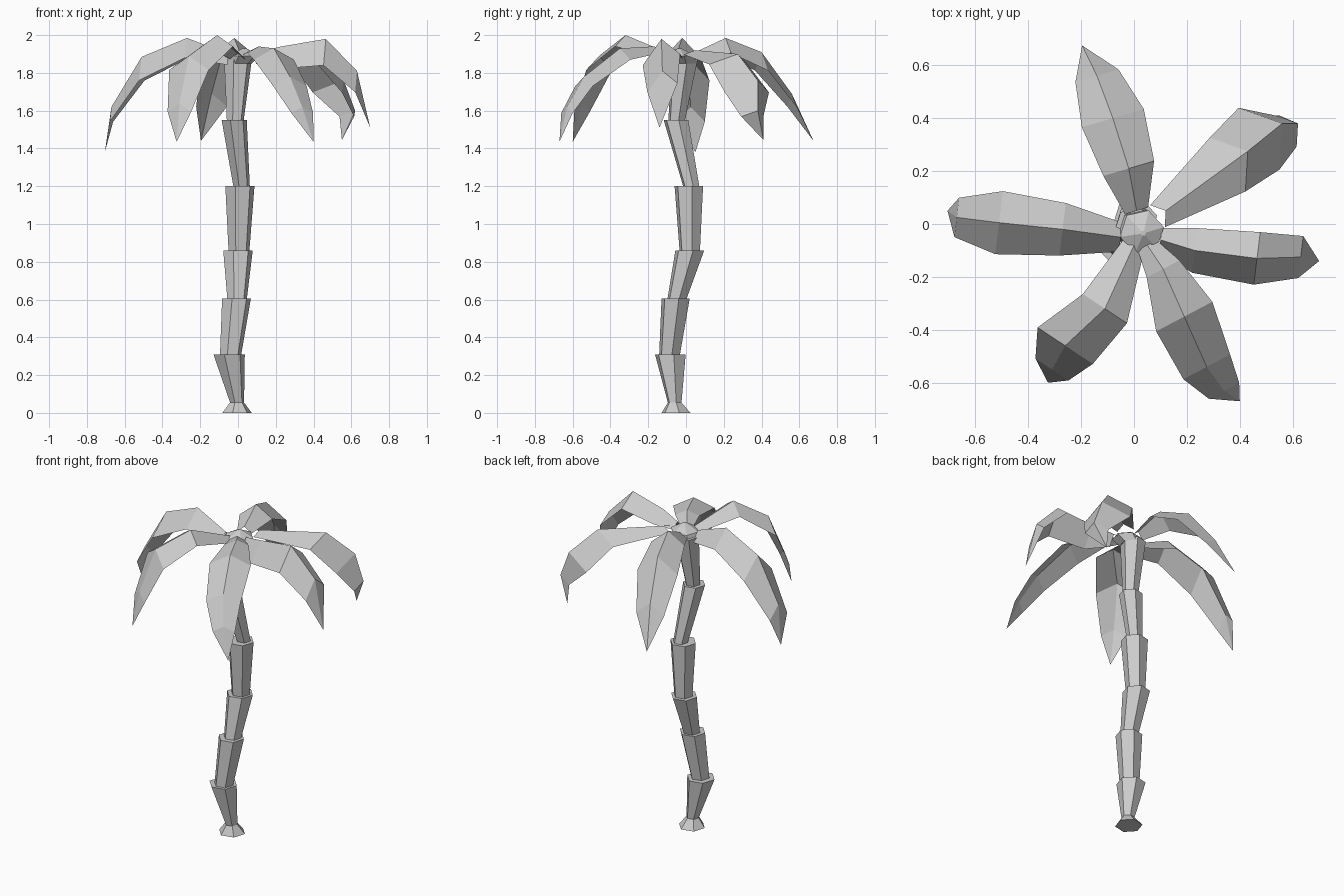
import bpy, bmesh
from math import cos, sin, tau
from mathutils import Vector

if "Cube" in bpy.data.objects:
    bpy.data.objects.remove(bpy.data.objects["Cube"])

grey = bpy.data.materials.new("pale_grey")
grey.use_nodes = True
colour = (0.6, 0.6, 0.6, 1)
grey.diffuse_color = colour
grey.node_tree.nodes["Principled BSDF"].inputs["Base Color"].default_value = colour


def finish(bm, name):
    bmesh.ops.recalc_face_normals(bm, faces=bm.faces)
    mesh = bpy.data.meshes.new(name)
    bm.to_mesh(mesh)
    bm.free()
    mesh.materials.append(grey)
    bpy.context.collection.objects.link(bpy.data.objects.new(name, mesh))


def loft(name, rings, sides=6, turn=.22):
    """Closed six-sided solid through (x, y, z, radius) rings."""
    bm = bmesh.new()
    loops = []
    for x, y, z, r in rings:
        loops.append([bm.verts.new((x + r * cos(tau * i / sides + turn),
                                    y + r * sin(tau * i / sides + turn), z))
                      for i in range(sides)])
    for a, b in zip(loops, loops[1:]):
        for i in range(sides):
            j = (i + 1) % sides
            bm.faces.new((a[i], a[j], b[j], b[i]))
    bm.faces.new(loops[0][::-1])
    bm.faces.new(loops[-1])
    finish(bm, name)


# Trunk: a flared foot, then segments that widen upwards
loft("trunk_foot", [(-.005, -.053, 0, .08), (-.005, -.06, .055, .038),
                    (-.047, -.083, .31, .085)])
segments = [
    ((-.04, -.088, .3, .057), (-.008, -.055, .605, .078)),
    ((-.005, -.05, .595, .052), (0, .02, .86, .08)),
    ((.005, .02, .85, .056), (.01, .015, 1.2, .079)),
    ((.02, .03, 1.19, .044), (-.02, -.053, 1.55, .068)),
    ((-.015, -.05, 1.54, .045), (0, -.01, 1.87, .075)),
]
for n, (bottom, top) in enumerate(segments):
    loft(f"trunk_segment_{n + 1}", [bottom, top])
loft("crown_cap", [(.005, -.015, 1.85, .07), (.03, -.03, 1.89, .085),
                   (.035, -.035, 1.93, .01)])


def frond(name, rows, tip, fold, roll=0, lag=0):
    """Folded leaf: midrib rows of (x, y, z, half width) and a pointed tip.

    The edges sink by fold, tilt sideways by roll and trail by lag."""
    bm = bmesh.new()
    span = Vector(rows[-1][:3]) - Vector(rows[0][:3])
    along = Vector((span.x, span.y, 0)).normalized()
    across = Vector((-along.y, along.x, 0))
    strips = []
    for x, y, z, w in rows:
        strip = []
        for s in (-1, 0, 1):
            rise = Vector((0, 0, roll * s - fold * abs(s)))
            shift = (across * s - along * lag * abs(s) + rise) * w
            strip.append(bm.verts.new(Vector((x, y, z)) + shift))
        strips.append(strip)
    end = bm.verts.new(tip)
    for a, b in zip(strips, strips[1:]):
        for i in range(2):
            bm.faces.new((a[i], a[i + 1], b[i + 1], b[i]))
    for i in range(2):
        bm.faces.new((strips[-1][i], strips[-1][i + 1], end))
    finish(bm, name)


# Fronds: midrib rows run from the crown outwards
frond("frond_back",
      [(.01, .05, 1.91, .045), (-.02, .21, 1.985, .1), (-.08, .4, 1.91, .122),
       (-.14, .56, 1.69, .085)], (-.196, .675, 1.44), fold=.8)
frond("frond_back_left",
      [(.12, .05, 1.92, .05), (.43, .275, 1.9, .122), (.56, .38, 1.76, .14),
       (.62, .38, 1.6, .07)], (.55, .41, 1.445), fold=.45, lag=.75)
frond("frond_left",
      [(.1, -.06, 1.91, .045), (.23, -.1, 1.94, .085), (.465, -.13, 1.98, .1),
       (.63, -.125, 1.81, .08)], (.7, -.14, 1.51), fold=1.1, roll=.3)
frond("frond_front_left",
      [(.05, -.08, 1.91, .04), (.11, -.17, 1.94, .07), (.19, -.35, 1.93, .12),
       (.275, -.54, 1.78, .1), (.34, -.63, 1.62, .065)], (.4, -.67, 1.435), fold=.5)
frond("frond_front_right",
      [(0, -.08, 1.9, .045), (-.11, -.32, 2, .1), (-.26, -.46, 1.89, .125),
       (-.31, -.55, 1.64, .075)], (-.325, -.6, 1.435), fold=.6)
frond("frond_right",
      [(-.05, -.05, 1.9, .055), (-.27, -.02, 1.985, .1), (-.51, .005, 1.885, .12),
       (-.67, .025, 1.62, .075)], (-.705, .05, 1.38), fold=1.05)
